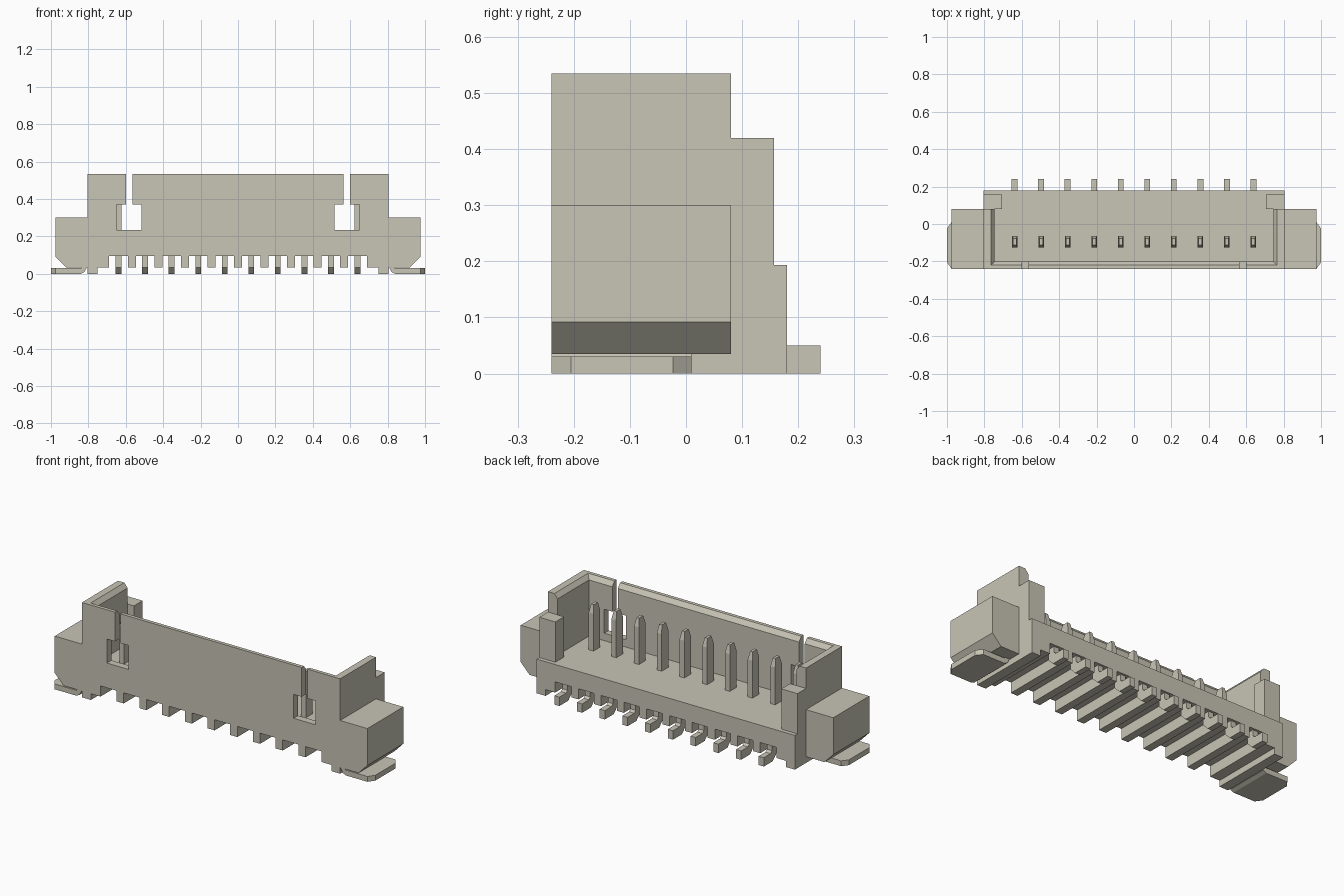
import bpy
import bmesh
from mathutils import Vector

if "Cube" in bpy.data.objects:
    bpy.data.objects.remove(bpy.data.objects["Cube"])

COLOUR = (0.58, 0.56, 0.465, 1)
mat = bpy.data.materials.new("warm_grey")
mat.use_nodes = True
mat.diffuse_color = COLOUR
mat.node_tree.nodes["Principled BSDF"].inputs["Base Color"].default_value = COLOUR


def finish(name, bm):
    bmesh.ops.recalc_face_normals(bm, faces=bm.faces)
    mesh = bpy.data.meshes.new(name)
    bm.to_mesh(mesh)
    bm.free()
    mesh.materials.append(mat)
    obj = bpy.data.objects.new(name, mesh)
    bpy.context.collection.objects.link(obj)
    return obj


def prism(name, outline, axis, start, end):
    """Extrude a 2D outline along x, y or z; outline holds the other two axes in order."""
    bm = bmesh.new()
    i = "xyz".index(axis)

    def place(p):
        c = list(p)
        c.insert(i, start)
        return bm.verts.new(c)

    face = bm.faces.new([place(p) for p in outline])
    out = bmesh.ops.extrude_face_region(bm, geom=[face])
    shift = Vector((0, 0, 0))
    shift[i] = end - start
    bmesh.ops.translate(bm, vec=shift,
                        verts=[g for g in out["geom"] if isinstance(g, bmesh.types.BMVert)])
    return finish(name, bm)


def box(name, x, y, z):
    return prism(name, [(x[0], y[0]), (x[1], y[0]), (x[1], y[1]), (x[0], y[1])], "z", *z)


def cut(target, cutter):
    mod = target.modifiers.new("cut", "BOOLEAN")
    mod.operation = "DIFFERENCE"
    mod.solver = "EXACT"
    mod.object = cutter
    cutter.hide_render = True
    graph = bpy.context.evaluated_depsgraph_get()
    mesh = bpy.data.meshes.new_from_object(target.evaluated_get(graph))
    target.modifiers.clear()
    target.data = mesh
    bpy.data.objects.remove(cutter)


FRONT, BACK, FLOOR, TOP = -0.24, 0.18, 0.193, 0.535
HALF, PITCH, COUNT = 0.805, 0.1417, 10
pins = [(i - (COUNT - 1) / 2) * PITCH for i in range(COUNT)]

# Base with end legs and a comb of ribs underneath
comb = [(-HALF, FLOOR), (-HALF, 0), (-0.75, 0), (-0.75, 0.035), (-0.69, 0.035), (-0.69, 0.095)]
for x in pins[:-1]:
    mid = x + PITCH / 2
    comb += [(mid - 0.022, 0.095), (mid - 0.022, 0.035), (mid + 0.022, 0.035), (mid + 0.022, 0.095)]
comb += [(-x, z) for x, z in reversed(comb[:6])]
prism("base", comb, "y", FRONT, BACK)

# Front wall with a chamfered lip, slots and latch windows
wall = prism("front_wall", [(FRONT, FLOOR), (-0.2, FLOOR), (-0.2, 0.51), (-0.22, TOP), (FRONT, TOP)],
             "x", -HALF, HALF)
for s in (-1, 1):
    cut(wall, box("window_cutter", sorted((s * 0.515, s * 0.65)), (-0.3, -0.1), (0.235, 0.37)))
    cut(wall, box("slot_cutter", sorted((s * 0.565, s * 0.6)), (-0.3, -0.1), (0.36, 0.6)))

for s, side in ((1, "left"), (-1, "right")):
    def flip(points):
        return [(s * a, b) for a, b in points]

    # Side wall and rear hook
    prism(side + "_side_wall", flip([(HALF, FLOOR), (HALF, TOP), (0.765, TOP), (0.745, 0.51),
                                     (0.745, FLOOR)]), "y", -0.22, 0.08)
    box(side + "_rear_hook", sorted((s * 0.705, s * HALF)), (0.08, 0.157), (FLOOR, 0.42))

    # Mounting ear with a sloped lower corner
    prism(side + "_ear", flip([(HALF, 0.035), (0.92, 0.035), (0.975, 0.092), (0.975, 0.3),
                               (HALF, 0.3)]), "y", FRONT, 0.08)

    # Solder tab with clipped outer corners
    prism(side + "_solder_tab", flip([(0.84, FRONT), (0.975, FRONT), (1, -0.205), (1, -0.023),
                                      (0.975, 0.01), (0.84, 0.01)]), "z", 0, 0.03)
    prism(side + "_tab_bend", flip([(0.84, 0), (0.84, 0.03), (0.83, 0.04), (0.805, 0.04),
                                    (0.82, 0.01)]), "y", FRONT, 0.01)

for n, x in enumerate(pins, 1):
    # Upright contact with a tapered tip
    bm = bmesh.new()
    bmesh.ops.create_cube(bm, size=1)
    bmesh.ops.scale(bm, vec=(0.03, 0.06, 0.21), verts=bm.verts)
    bmesh.ops.translate(bm, vec=(x, -0.095, FLOOR + 0.105), verts=bm.verts)
    top = max(bm.faces, key=lambda f: f.calc_center_median().z)
    tip = bmesh.ops.extrude_face_region(bm, geom=[top])
    ring = [g for g in tip["geom"] if isinstance(g, bmesh.types.BMVert)]
    bmesh.ops.delete(bm, geom=[top], context="FACES_ONLY")
    for v in ring:
        v.co = (x + (v.co.x - x) * 0.55, -0.095 + (v.co.y + 0.095) * 0.6, v.co.z + 0.045)
    finish(f"contact_{n}", bm)

    # Bent solder foot at the rear
    prism(f"solder_foot_{n}", [(0.125, 0.1), (0.125, 0.035), (0.16, 0), (0.24, 0), (0.24, 0.05),
                               (0.18, 0.05), (0.168, 0.062), (0.168, 0.1)],
          "x", x - 0.016, x + 0.016)
